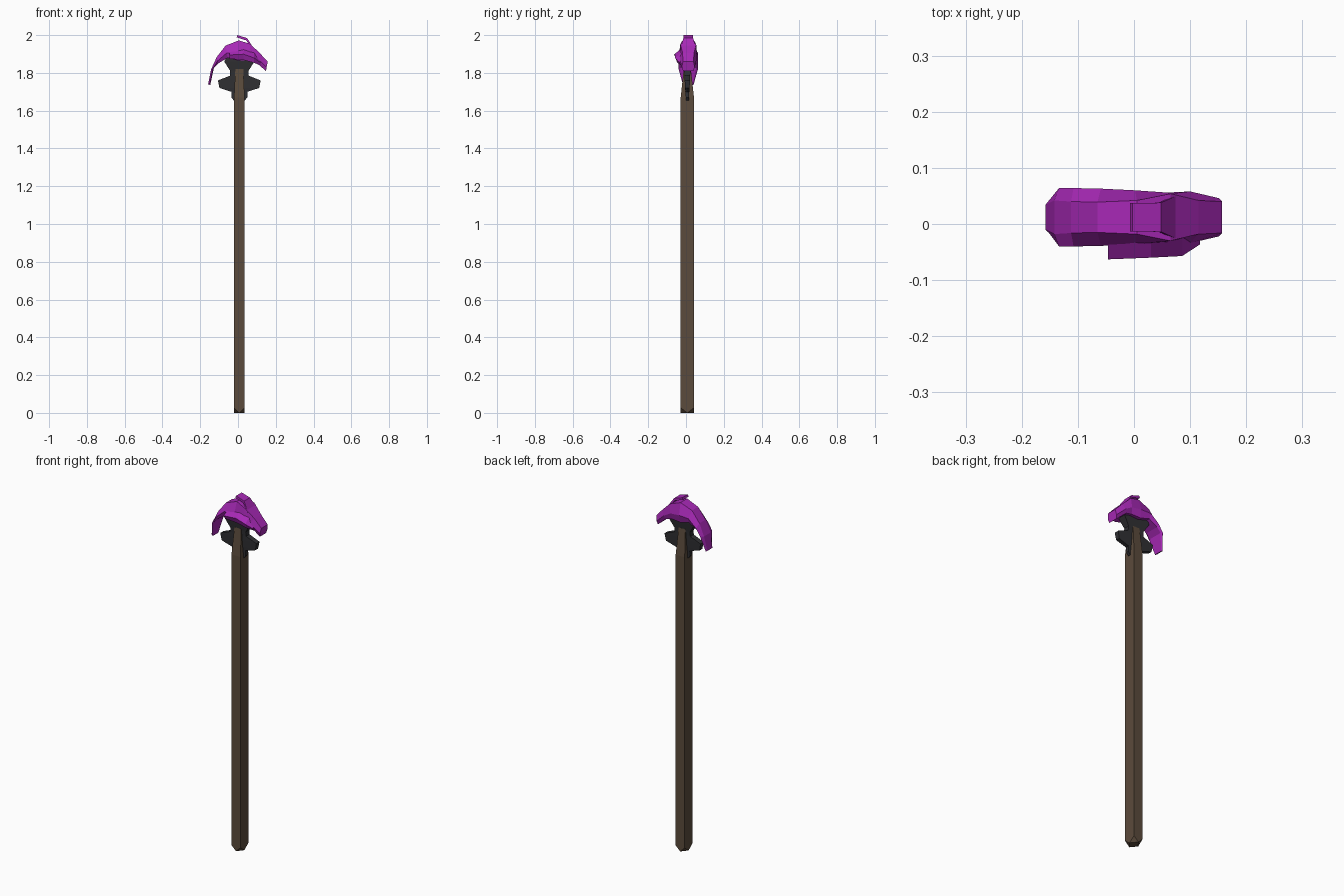
import bpy, bmesh

if "Cube" in bpy.data.objects:
    bpy.data.objects.remove(bpy.data.objects["Cube"])


def material(name, rgb):
    m = bpy.data.materials.new(name)
    m.diffuse_color = (*rgb, 1)
    m.use_nodes = True
    m.node_tree.nodes["Principled BSDF"].inputs["Base Color"].default_value = m.diffuse_color
    return m


WOOD = material("brown wood", (0.105, 0.07, 0.045))
IRON = material("dark iron", (0.03, 0.03, 0.034))
PURPLE = material("purple", (0.39, 0.022, 0.47))


def loft(name, rings, mat):
    """Skin a list of equal-length vertex rings and cap both ends."""
    bm = bmesh.new()
    vs = [[bm.verts.new(p) for p in r] for r in rings]
    n = len(rings[0])
    for a, b in zip(vs, vs[1:]):
        for i in range(n):
            j = (i + 1) % n
            bm.faces.new((a[i], a[j], b[j], b[i]))
    bm.faces.new(vs[0])
    bm.faces.new(vs[-1])
    bmesh.ops.recalc_face_normals(bm, faces=bm.faces)
    me = bpy.data.meshes.new(name)
    bm.to_mesh(me)
    bm.free()
    me.materials.append(mat)
    ob = bpy.data.objects.new(name, me)
    bpy.context.collection.objects.link(ob)
    return ob


CX, CY = 0.007, 0.007
SIGNS = [(-1, -1), (0, -1), (1, -1), (1, 0), (1, 1), (0, 1), (-1, 1), (-1, 0)]


def box_ring(hx, hy, z):
    return [(CX + sx * hx, CY + sy * hy, z) for sx, sy in SIGNS[::2]]


# Square shaft, tapered at the top; the bottom corners are cut off to a diamond
shaft = loft("shaft", [box_ring(0.028, 0.035, 0.0), box_ring(0.028, 0.035, 1.67),
                       box_ring(0.021, 0.019, 1.82)], WOOD)
bm = bmesh.new()
bm.from_mesh(shaft.data)
for sx, sy in SIGNS[::2]:
    res = bmesh.ops.bisect_plane(
        bm, geom=bm.verts[:] + bm.edges[:] + bm.faces[:], dist=1e-6,
        plane_co=(CX + sx * 0.028, CY + sy * 0.035, 0.027),
        plane_no=(sx / 0.028, sy / 0.035, -1 / 0.027), clear_outer=True)
    edges = [e for e in res["geom_cut"] if isinstance(e, bmesh.types.BMEdge)]
    bmesh.ops.holes_fill(bm, edges=edges)
bmesh.ops.recalc_face_normals(bm, faces=bm.faces)
bm.to_mesh(shaft.data)
bm.free()

# Iron head: winged profile, (half width, z, half thickness) per level
levels = [(0.030, 1.655, 0.008), (0.042, 1.67, 0.008), (0.042, 1.70, 0.010),
          (0.105, 1.72, 0.012), (0.113, 1.76, 0.014), (0.050, 1.785, 0.015),
          (0.048, 1.81, 0.017), (0.080, 1.86, 0.024), (0.06, 1.90, 0.026)]
loft("iron_head", [box_ring(w, t, z) for w, z, t in levels], IRON)

# Drooping purple crest: outer x,z / inner x,z / half width outer, inner
stations = [
    (-0.158, 1.74, -0.147, 1.735, 0.022, 0.028),
    (-0.142, 1.82, -0.128, 1.825, 0.030, 0.052),
    (-0.112, 1.885, -0.105, 1.85, 0.028, 0.052),
    (-0.065, 1.945, -0.055, 1.88, 0.027, 0.051),
    (0.005, 1.972, 0.000, 1.865, 0.030, 0.048),
    (0.065, 1.953, 0.055, 1.868, 0.042, 0.044),
    (0.115, 1.905, 0.090, 1.86, 0.030, 0.046),
    (0.157, 1.86, 0.148, 1.81, 0.028, 0.034),
]
C = 0.012
rings = []
for ox, oz, ix, iz, a, b in stations:
    mx, mz = ox * 0.4 + ix * 0.6, oz * 0.4 + iz * 0.6
    rings.append([(ox, C - a, oz), (ox, C + a, oz), (mx, C + b, mz),
                  (ix, C + b * 0.8, iz), (ix, C - b * 0.8, iz), (mx, C - b, mz)])
loft("purple_crest", rings, PURPLE)

# Flap curling up at the top
top = [(-0.003, 2.0, 0.025), (0.048, 1.984, 0.026), (0.08, 1.935, 0.04)]
loft("top_flap", [[(x, C - w, z), (x, C + w, z), (x - 0.004, C + w, z - 0.012),
                   (x - 0.004, C - w, z - 0.012)] for x, z, w in top], PURPLE)

# Flap hanging on the front side: x, upper z, lower z, outer y
front = [(-0.046, 1.915, 1.875, -0.063), (0.03, 1.93, 1.868, -0.060),
         (0.086, 1.905, 1.853, -0.057), (0.118, 1.87, 1.84, -0.036)]
loft("front_flap", [[(x, -0.015, zu + 0.01), (x, y, (zu + zl) / 2), (x, y + 0.012, zl),
                     (x, -0.01, zl + 0.005)] for x, zu, zl, y in front], PURPLE)
